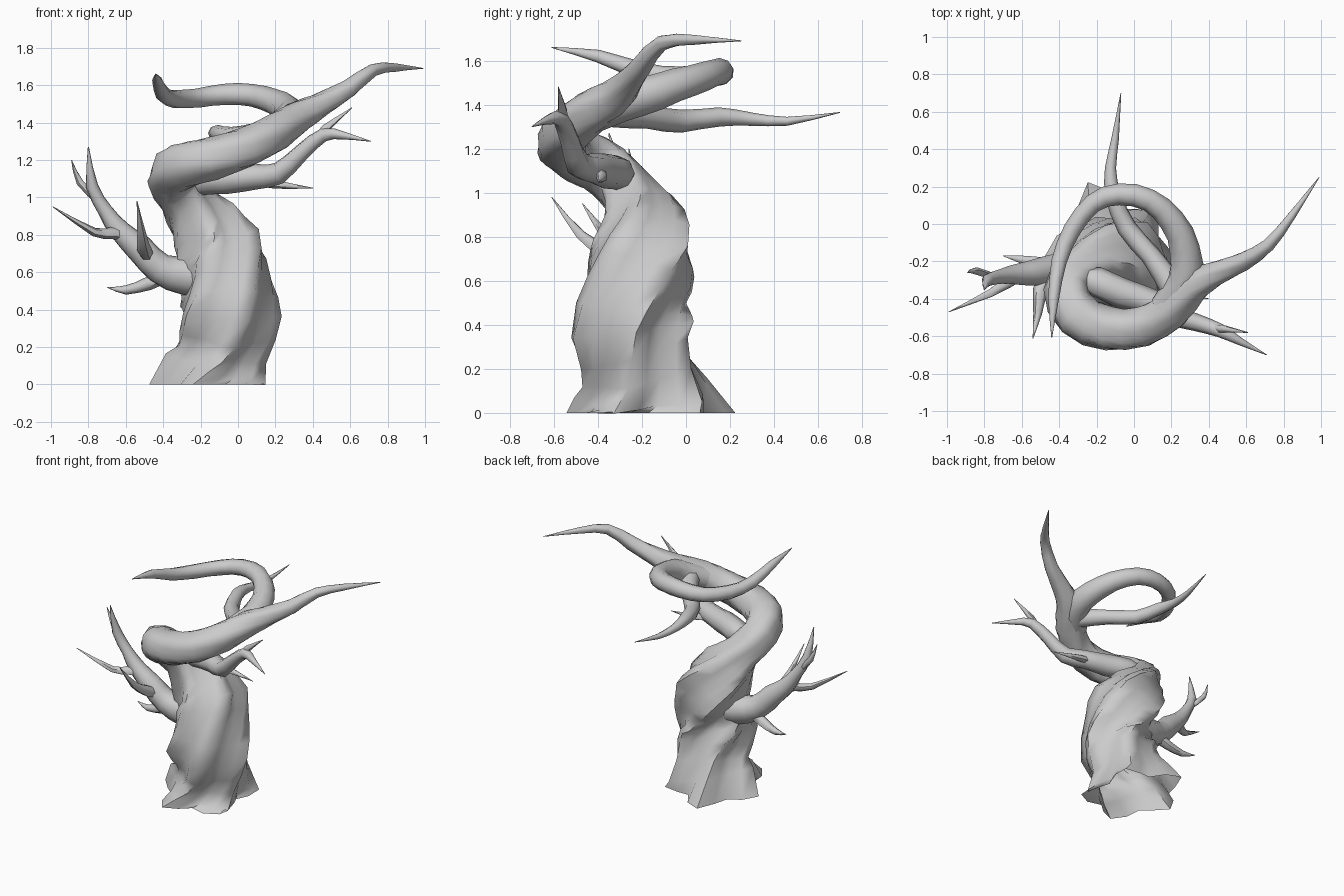
import bpy, bmesh, math, random
from mathutils import Vector

random.seed(4)


def catmull(a, b, c, d, t):
    return 0.5 * (2*b + (c - a)*t + (2*a - 5*b + 4*c - d)*t*t + (3*b - a - 3*c + d)*t**3)


def limb(name, pts, sides=8, sub=2, lobes=0, amps=None, twist=0.0, phase=0.0, flare=0.0):
    """Loft rings along a smoothed path of (x, y, z, radius) points."""
    amps = amps or [0] * len(pts)
    P = [Vector(p[:3]) for p in pts]
    n = len(P)
    path = []
    for i in range(n - 1):
        a = P[i - 1] if i else P[0] * 2 - P[1]
        d = P[i + 2] if i + 2 < n else P[-1] * 2 - P[-2]
        for k in range(sub):
            t = k / sub
            path.append((catmull(a, P[i], P[i + 1], d, t),
                         pts[i][3] * (1 - t) + pts[i + 1][3] * t,
                         amps[i] * (1 - t) + amps[i + 1] * t))
    path.append((P[-1], pts[-1][3], amps[-1]))

    bm = bmesh.new()
    rings, length = [], 0.0
    prev_t = nrm = None
    for i, (p, r, amp) in enumerate(path):
        tan = (path[min(i + 1, len(path) - 1)][0] - path[max(i - 1, 0)][0]).normalized()
        if flare and i == 0:
            tan = Vector((0, 0, 1))
        if nrm is None:
            ref = Vector((1, 0, 0)) if abs(tan.x) < 0.8 else Vector((0, 0, 1))
            nrm = (ref - tan * ref.dot(tan)).normalized()
        else:
            nrm = prev_t.rotation_difference(tan) @ nrm
            nrm = (nrm - tan * nrm.dot(tan)).normalized()
            length += (p - path[i - 1][0]).length
        prev_t = tan
        bi = tan.cross(nrm)
        ring = []
        for k in range(sides):
            th = 2 * math.pi * k / sides + twist * length
            wave = 1 + amp * math.cos(lobes * (th - twist * length - phase))
            rr = r * wave * (1 + random.uniform(-0.04, 0.04))
            v = p + nrm * (rr * math.cos(th)) + bi * (rr * math.sin(th))
            if flare and v.z < 0.25:      # roots spread front to back
                v.y = p.y + (v.y - p.y) * (1 + flare * (1 - v.z / 0.25))
            ring.append(bm.verts.new(v))
        rings.append(ring)
    for a, b in zip(rings, rings[1:]):
        for k in range(sides):
            j = (k + 1) % sides
            bm.faces.new((a[k], a[j], b[j], b[k]))
    bm.faces.new(rings[-1])
    me = bpy.data.meshes.new(name)
    bm.to_mesh(me)
    bm.free()
    ob = bpy.data.objects.new(name, me)
    bpy.context.collection.objects.link(ob)
    bpy.context.view_layer.objects.active = ob
    ob.select_set(True)
    bpy.ops.object.shade_smooth_by_angle(angle=math.radians(60))
    ob.select_set(False)
    return ob


# Twisted trunk, curling forward into the main limb and its right-hand tip
limb("trunk", [
    (-0.14, -0.17, 0.00, 0.280), (-0.085, -0.19, 0.18, 0.225), (-0.06, -0.255, 0.38, 0.250),
    (-0.06, -0.235, 0.56, 0.230), (-0.10, -0.19, 0.71, 0.230), (-0.195, -0.195, 0.85, 0.180),
    (-0.29, -0.255, 0.99, 0.125), (-0.36, -0.35, 1.10, 0.122), (-0.30, -0.49, 1.17, 0.125),
    (-0.14, -0.56, 1.21, 0.115), (0.05, -0.55, 1.27, 0.105), (0.20, -0.46, 1.35, 0.100),
    (0.32, -0.33, 1.43, 0.085), (0.45, -0.26, 1.50, 0.062), (0.59, -0.20, 1.58, 0.048),
    (0.72, -0.11, 1.68, 0.034), (0.84, 0.04, 1.695, 0.022), (0.99, 0.25, 1.69, 0.002)],
    sides=20, lobes=5, twist=1.9, phase=math.radians(105), flare=0.2,
    amps=[0.20, 0.12, 0.16, 0.11, 0.13, 0.12, 0.08, 0.05] + [0.03] * 10)

# Upper limb sweeping round the back of the crown
limb("crown_limb", [
    (0.16, -0.45, 1.34, 0.080), (0.27, -0.30, 1.41, 0.092), (0.27, -0.13, 1.46, 0.084),
    (0.20, 0.02, 1.51, 0.070), (0.08, 0.13, 1.545, 0.062), (-0.08, 0.16, 1.55, 0.058),
    (-0.22, 0.11, 1.53, 0.052), (-0.33, -0.03, 1.525, 0.048), (-0.40, -0.20, 1.55, 0.042),
    (-0.43, -0.40, 1.62, 0.030), (-0.44, -0.61, 1.66, 0.002)], sides=9)

# Thin limb reaching backwards
limb("back_limb", [
    (0.22, -0.36, 1.37, 0.070), (0.09, -0.17, 1.345, 0.055), (-0.04, -0.02, 1.325, 0.052),
    (-0.11, 0.15, 1.345, 0.044), (-0.125, 0.30, 1.335, 0.030), (-0.10, 0.46, 1.325, 0.020),
    (-0.07, 0.70, 1.365, 0.002)])

# Lower right limb with its fork and twig
limb("right_limb", [
    (-0.32, -0.27, 1.06, 0.040), (-0.20, -0.31, 1.09, 0.080), (-0.06, -0.37, 1.10, 0.080),
    (0.10, -0.42, 1.11, 0.068), (0.22, -0.49, 1.13, 0.058), (0.34, -0.53, 1.24, 0.046),
    (0.46, -0.57, 1.335, 0.037), (0.57, -0.63, 1.33, 0.020), (0.71, -0.70, 1.30, 0.002)])
limb("right_fork", [
    (0.40, -0.55, 1.29, 0.020), (0.47, -0.56, 1.37, 0.023), (0.61, -0.58, 1.48, 0.002)], sides=6)
limb("right_twig", [
    (0.06, -0.40, 1.10, 0.030), (0.20, -0.38, 1.07, 0.024), (0.40, -0.40, 1.05, 0.002)], sides=6)

# Left limb, forking into thin twigs
limb("left_limb", [
    (-0.08, -0.20, 0.58, 0.130), (-0.28, -0.22, 0.58, 0.105), (-0.42, -0.24, 0.62, 0.084),
    (-0.53, -0.26, 0.73, 0.074), (-0.63, -0.27, 0.82, 0.058), (-0.71, -0.28, 0.93, 0.040),
    (-0.78, -0.30, 1.06, 0.033), (-0.80, -0.35, 1.27, 0.003)], sides=9)
for name, pts in {
    "left_twig_outer": [(-0.58, -0.26, 0.79, 0.030), (-0.67, -0.31, 0.81, 0.034),
                        (-0.77, -0.37, 0.815, 0.024), (-0.99, -0.47, 0.95, 0.002)],
    "left_twig_upper": [(-0.73, -0.29, 0.96, 0.018), (-0.845, -0.25, 1.08, 0.020),
                        (-0.89, -0.26, 1.20, 0.002)],
    "left_twig_front": [(-0.47, -0.24, 0.66, 0.030), (-0.50, -0.35, 0.72, 0.040),
                        (-0.515, -0.48, 0.81, 0.024), (-0.54, -0.61, 0.98, 0.002)],
    "left_twig_lower": [(-0.36, -0.23, 0.60, 0.045), (-0.48, -0.21, 0.54, 0.036),
                        (-0.60, -0.19, 0.505, 0.024), (-0.70, -0.17, 0.52, 0.002)],
}.items():
    limb(name, pts, sides=6)
